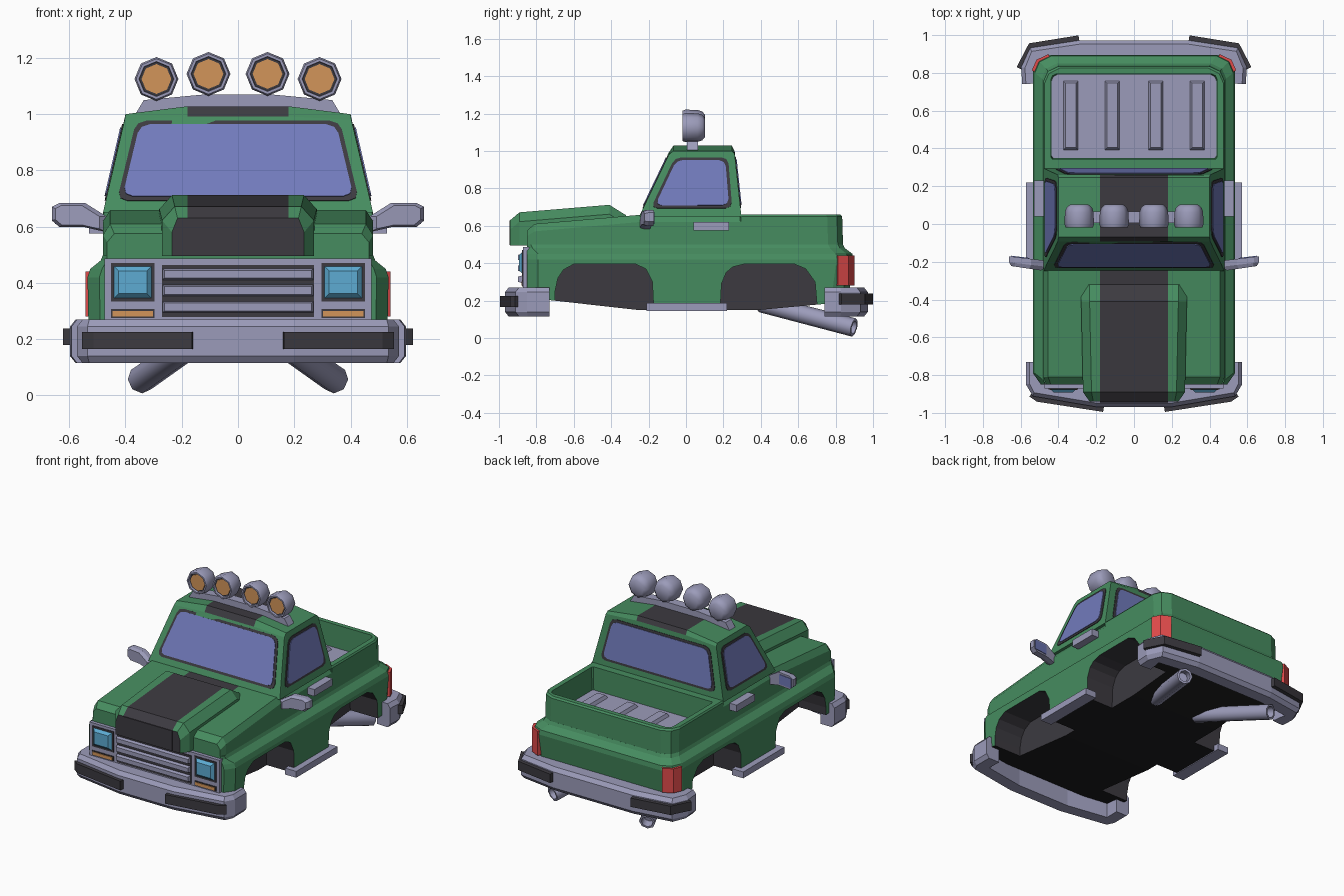
import bpy, bmesh, math
from mathutils import Vector

if "Cube" in bpy.data.objects:
    bpy.data.objects.remove(bpy.data.objects["Cube"])

COLOURS = {"green": (.061, .262, .115), "grey": (.33, .33, .49), "charcoal": (.045, .042, .051),
           "glass_blue": (.165, .195, .50), "lamp_cyan": (.11, .41, .65), "lamp_orange": (.65, .30, .10),
           "lamp_red": (.75, .07, .07), "underside_black": (.013, .013, .014)}
MATS = {}
for n, c in COLOURS.items():
    MATS[n] = bpy.data.materials.new(n)
    MATS[n].diffuse_color = (*c, 1)


def loft(name, rings, mats, caps=True, loop=False, smooth=False):
    """Skin a list of equal-length rings of 3D points."""
    bm = bmesh.new()
    vs = [[bm.verts.new(p) for p in r] for r in rings]
    n = len(vs[0])
    pairs = list(zip(vs, vs[1:])) + ([(vs[-1], vs[0])] if loop else [])
    for a, b in pairs:
        for i in range(n):
            j = (i + 1) % n
            bm.faces.new((a[i], a[j], b[j], b[i]))
    if caps and not loop:
        bm.faces.new(vs[0])
        bm.faces.new(vs[-1])
    bmesh.ops.recalc_face_normals(bm, faces=bm.faces)
    me = bpy.data.meshes.new(name)
    bm.to_mesh(me)
    bm.free()
    ob = bpy.data.objects.new(name, me)
    bpy.context.collection.objects.link(ob)
    for m in mats.split():
        me.materials.append(MATS[m])
    if smooth:
        bpy.ops.object.select_all(action='DESELECT')
        ob.select_set(True)
        bpy.context.view_layer.objects.active = ob
        bpy.ops.object.shade_smooth_by_angle(angle=math.radians(50))
    return ob


def paint(ob, rule):
    for p in ob.data.polygons:
        p.material_index = rule(p.center, p.normal)


def box(name, mat, x, y, z, front=0, top=0):
    """Box from ranges; front / top shrink that face for a bevelled look."""
    def rect(yy, k):
        return [(x[0] + k, yy, z[0] + k), (x[1] - k, yy, z[0] + k), (x[1] - k, yy, z[1] - k), (x[0] + k, yy, z[1] - k)]
    if top:
        return loft(name, [[(x[0] + k, y[0] + k, h), (x[1] - k, y[0] + k, h), (x[1] - k, y[1] - k, h),
                            (x[0] + k, y[1] - k, h)] for h, k in ((z[0], 0), (z[1], top))], mat)
    return loft(name, [rect(y[0], front), rect(y[1], 0)], mat)


def both(pts):
    """Complete a half outline with its mirror image in x."""
    return pts + [(-p[0], *p[1:]) for p in reversed(pts)]


def plan(z, w, f, r, cf, cr):
    """Top-view outline with cut front corners and rounded rear corners."""
    return both([(w - .7 * cf, f, z), (w, f + cf, z), (w, r - cr, z), (w - .28 * cr, r - .35 * cr, z), (w - cr, r, z)])


def sweep(name, mat, path, profile):
    """Sweep a (depth, z) profile along a top-view path, depth pointing outward."""
    rings = []
    for i, p in enumerate(path):
        a, b = Vector(path[max(i - 1, 0)]), Vector(path[min(i + 1, len(path) - 1)])
        t = (b - a).normalized()
        out = Vector((t.y, -t.x))
        if out.dot(Vector(p)) < 0:
            out = -out
        rings.append([(p[0] + out.x * d, p[1] + out.y * d, z) for d, z in profile])
    return loft(name, rings, mat)


def turned(name, mat, origin, axis, steps, n=8):
    """Round part: (distance, radius) steps along an axis."""
    q = Vector(axis).to_track_quat('Z', 'Y')
    return loft(name, [[Vector(origin) + q @ Vector((r * math.cos(k * math.tau / n), r * math.sin(k * math.tau / n), d))
                        for k in range(n)] for d, r in steps], mat, smooth=True)


def window(name, corners):
    """Dark rounded surround with a slightly smaller pane on top."""
    c = [Vector(p) for p in corners]
    mid = sum(c, Vector()) / 4
    nrm = (c[2] - c[0]).cross(c[3] - c[1]).normalized()
    if nrm.dot(mid - Vector((0, .08, .8))) < 0:
        nrm = -nrm
    for part, mat, inset, h in (("surround", "charcoal", 0, .004), ("pane", "glass_blue", .016, .008)):
        q = []
        for i in range(4):
            a, b = (c[i - 1] - c[i]).normalized(), (c[(i + 1) % 4] - c[i]).normalized()
            q.append(c[i] + (a + b) * inset)
        ring = []
        for i in range(4):
            a, b = (q[i - 1] - q[i]).normalized(), (q[(i + 1) % 4] - q[i]).normalized()
            ring += [q[i] + a * .035, q[i] + (a + b) * .010, q[i] + b * .035]
        loft(name + "_" + part, [[p + nrm * k for p in ring] for k in (h - .008, h)], mat)


# Lower body with flared sides, wheel wells and sloping belly cut away
body = loft("lower_body", [plan(.15, .53, -.85, .86, .06, .09), plan(.42, .535, -.85, .895, .06, .09),
                           plan(.45, .525, -.85, .89, .06, .09), plan(.48, .488, -.85, .85, .03, .08),
                           plan(.50, .48, -.85, .84, .02, .08)], "green charcoal underside_black")
front_well = [(-.705, 0), (-.70, .25), (-.685, .32), (-.655, .365), (-.60, .395), (-.27, .395), (-.215, .37),
              (-.18, .30), (-.165, 0)]
rear_well = [(.175, 0), (.19, .29), (.215, .35), (.25, .38), (.31, .395), (.58, .395), (.64, .37), (.69, .30), (.715, 0)]
belly_front = [(-.25, .149), (-1, .233), (-1, .05), (-.25, .05)]
belly_rear = [(.38, .149), (1, .206), (1, .05), (.38, .05)]
cuts = [(p, s * .33, s * .7) for p in (front_well, rear_well) for s in (1, -1)]
cuts += [(belly_front, -.8, .8), (belly_rear, -.8, .8)]
bpy.context.view_layer.objects.active = body
for p, a, b in cuts:
    cutter = loft("cutter", [[(x, y, z) for y, z in p] for x in (a, b)], "green")
    cutter.hide_render = True
    mod = body.modifiers.new("cut", 'BOOLEAN')
    mod.operation, mod.solver, mod.object = 'DIFFERENCE', 'EXACT', cutter
    bpy.ops.object.modifier_apply(modifier=mod.name)
    bpy.data.objects.remove(cutter)
paint(body, lambda c, n: 2 if n.z < -.7 and c.z < .25 else
      1 if abs(c.x) < .47 and -.72 < c.y < .73 and c.z < .41 else 0)

# Front fenders and cowl, with the centre stripe
fender = loft("fenders_and_cowl", [both([(.48 - k, y, .49), (.48 - k, y, zs), (.455 - k, y, zt), (.18, y, zt)])
              for y, k, zs, zt in ((-.85, .015, .545, .575), (-.81, 0, .57, .61), (-.25, 0, .62, .658), (.31, 0, .62, .658))],
              "green charcoal")
paint(fender, lambda c, n: int(abs(c.x) < .17 and n.z > .5))

# Raised hood with stripe
hood = loft("hood", [both([(wb, y, .495), (wb, y, zt - .05), (wt, y, zt), (.18, y, zt)])
            for y, wb, wt, zt in ((-.94, .235, .215, .63), (-.89, .27, .225, .672), (-.41, .28, .235, .712),
                                  (-.32, .28, .235, .656))], "green charcoal")
paint(hood, lambda c, n: int(abs(c.x) < .17 and n.z > -.5))
box("nose_stripe", "charcoal", (-.18, .18), (-.944, -.935), (.497, .629))

# Cab with crowned roof and stripe
cab = loft("cab", [both([(.48, yb, .65), (w, yt, zs), (.18, yt, zm)]) for yb, yt, w, zs, zm in
           ((-.25, -.092, .403, .98, .992), (-.24, -.068, .40, 1.0, 1.028),
            (.285, .245, .40, 1.0, 1.028), (.296, .26, .403, .985, 1.0))], "green charcoal")
paint(cab, lambda c, n: int(abs(c.x) < .1 and c.z > .95))


def shield(z): return -.25 + .158 * (z - .65) / .33
def back(z): return .296 - .036 * (z - .65) / .335
def side(z): return .48 - .08 * (z - .65) / .35


window("windshield", [(-.43, shield(.692), .692), (.43, shield(.692), .692), (.362, shield(.975), .975), (-.362, shield(.975), .975)])
window("rear_window", [(-.42, back(.695), .695), (.42, back(.695), .695), (.36, back(.97), .97), (-.36, back(.97), .97)])
for s in (1, -1):
    window("side_window", [(s * side(z), y, z) for y, z in ((-.188, .693), (-.06, .965), (.225, .965), (.247, .693))])

# Cargo bed walls, floor and ribs
loft("bed_walls", [plan(.49, .48, .29, .84, .005, .08), plan(.65, .48, .29, .835, .005, .08),
                   plan(.66, .473, .29, .825, .005, .08), plan(.66, .44, .345, .795, .01, .03),
                   plan(.49, .435, .35, .79, .01, .03)], "green", loop=True)
box("bed_floor", "grey", (-.45, .45), (.33, .80), (.495, .51))
for x in (-.335, -.115, .115, .335):
    box("bed_rib", "grey", (x - .042, x + .042), (.39, .76), (.505, .53), top=.014)

# Grille, lamps and slats
box("grille_frame", "grey", (-.475, .475), (-.872, -.84), (.265, .487))
box("grille_backing", "charcoal", (-.27, .27), (-.877, -.869), (.278, .464))
for z in (.431, .373, .314):
    box("grille_slat", "grey", (-.27, .27), (-.897, -.87), (z - .022, z + .022), front=.008)
for s in (1, -1):
    xr = sorted((s * .302, s * .446))
    rim = (xr[0] - .006, xr[1] + .006)
    box("headlight_rim", "charcoal", rim, (-.876, -.868), (.334, .470))
    box("headlight", "lamp_cyan", xr, (-.893, -.87), (.340, .464), front=.022)
    box("signal_rim", "charcoal", rim, (-.876, -.868), (.276, .307))
    box("turn_signal", "lamp_orange", xr, (-.88, -.87), (.281, .301))
    # Tail lamps wrapped around the rear corners
    sweep("tail_lamp", "lamp_red", [(s * .534, .81), (s * .511, .863), (s * .450, .893)],
          [(-.03, .28), (.008, .28), (.008, .44), (-.03, .44)])

# Bumpers with dark pads
bar = [(-.10, .27), (-.02, .27), (0, .245), (0, .14), (-.02, .115), (-.10, .115)]
sweep("front_bumper", "grey", both([(.572, -.73), (.572, -.85), (.535, -.912), (.20, -.968)]), bar)
sweep("rear_bumper", "grey", both([(.592, .74), (.597, .83), (.55, .932), (.29, .972)]), bar)
for s in (1, -1):
    sweep("front_pad", "charcoal", [(s * .16, -.972), (s * .51, -.918), (s * .54, -.895)],
          [(-.02, .165), (.023, .165), (.023, .225), (-.02, .225)])
    sweep("rear_pad", "charcoal", [(s * .29, .975), (s * .545, .935), (s * .60, .82)],
          [(-.02, .18), (.024, .18), (.024, .238), (-.02, .238)])

    # Steps, handles, mirrors and exhausts
    box("side_step", "grey", sorted((s * .49, s * .572)), (-.21, .22), (.145, .187))
    box("door_handle", "grey", sorted((s * .47, s * .53)), (.04, .23), (.575, .62))
    shell = [(.662, .67), (.634, .685), (.545, .685), (.465, .635), (.465, .58), (.545, .598), (.634, .598), (.662, .622)]
    loft("wing_mirror", [[(s * (.6 + (x - .6) * k), y + (x - .6) * .12, .64 + (z - .64) * k) for x, z in shell]
                         for y, k in ((-.23, .8), (-.21, 1), (-.178, 1))], "grey")
    loft("mirror_glass", [[(s * x, y + (x - .6) * .12, z) for x, z in ((.555, .61), (.65, .61), (.65, .673), (.555, .673))]
                          for y in (-.18, -.174)], "glass_blue")
    end, start = Vector((s * .345, .898, .056)), Vector((s * .16, .40, .185))
    turned("exhaust_pipe", "grey", start, end - start,
           [(0, .048), ((end - start).length, .050), ((end - start).length, .036), ((end - start).length - .05, .034)])

# Roof light bar and four round lights
arch = both([(.365, 1.0), (.335, 1.05), (.12, 1.07)])
loft("light_bar", [[(x, y, z) for x, z in arch] for y in (.005, .065)], "grey")
for x, z in ((-.29, 1.125), (-.105, 1.143), (.105, 1.143), (.29, 1.125)):
    turned("roof_light", "grey", (x, -.018, z), (0, 1, 0),
           [(.022, .060), (0, .062), (0, .072), (.015, .078), (.08, .076), (.105, .068), (.12, .05)])
    turned("light_ring", "charcoal", (x, -.018, z), (0, 1, 0), [(.016, .061), (.023, .061)])
    turned("light_lens", "lamp_orange", (x, -.018, z), (0, 1, 0), [(.011, .053), (.018, .053)])

for m in bpy.data.materials:
    if m.users and not m.is_grease_pencil:
        m.use_nodes = True
        m.node_tree.nodes["Principled BSDF"].inputs["Base Color"].default_value = m.diffuse_color
